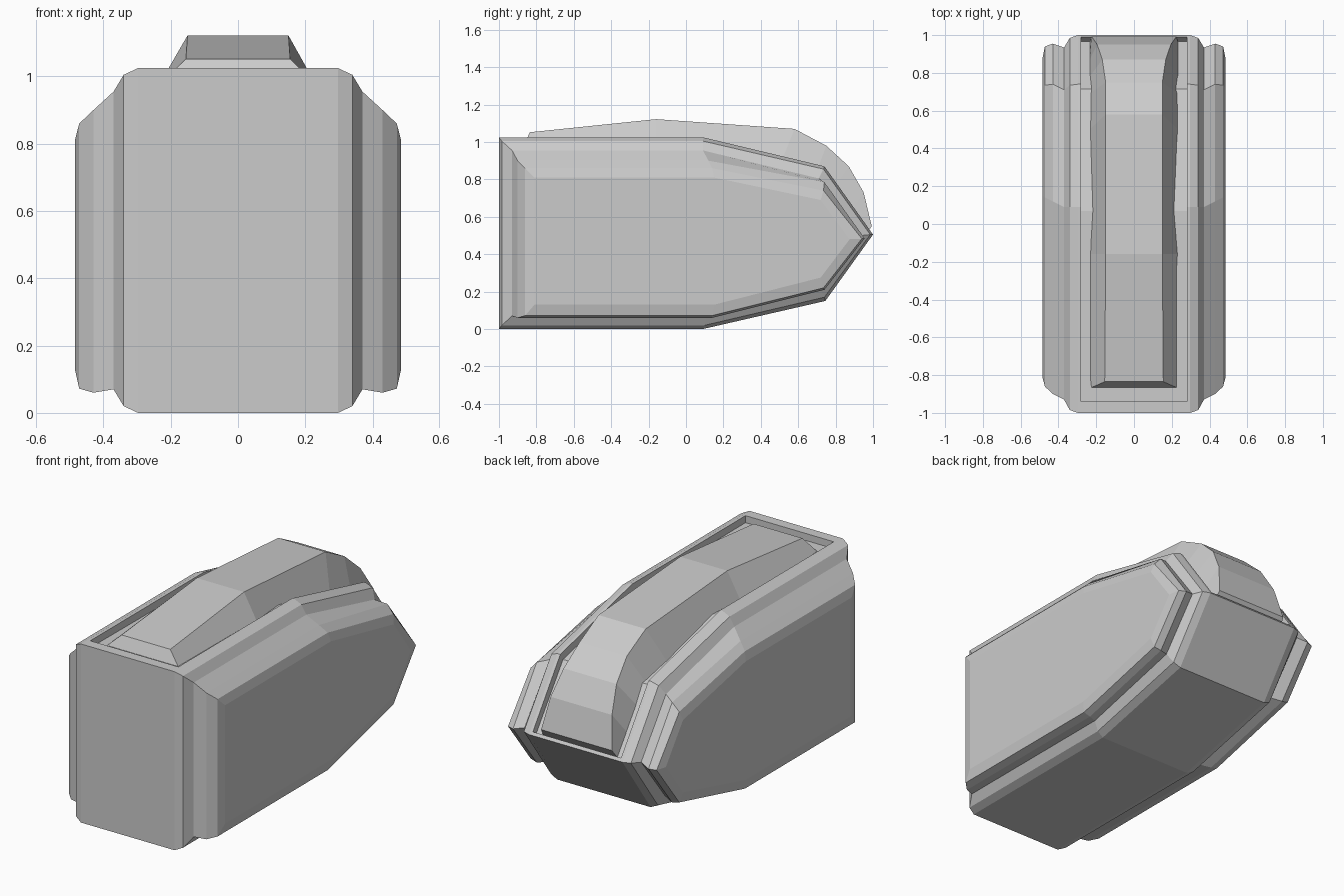
import bpy, bmesh

def make(name, rings, cap=True):
    """Skin a list of equal-length point rings into a closed mesh."""
    bm = bmesh.new()
    vs = [[bm.verts.new(p) for p in r] for r in rings]
    n = len(rings[0])
    for a, b in zip(vs, vs[1:]):
        for i in range(n):
            j = (i + 1) % n
            bm.faces.new((a[i], a[j], b[j], b[i]))
    bm.faces.new(vs[0])
    bm.faces.new(vs[-1])
    bmesh.ops.recalc_face_normals(bm, faces=bm.faces)
    me = bpy.data.meshes.new(name)
    bm.to_mesh(me)
    bm.free()
    ob = bpy.data.objects.new(name, me)
    bpy.context.collection.objects.link(ob)
    return ob

# Half-width stations: x, then side outline as (front y, bottom z, top z,
# upper bend y/z, tip y/z, lower bend y/z, start of bends top y / bottom y)
stations = [
    (0.297, -1.0, 0.0, 1.025, 0.74, 0.87, 1.0, 0.505, 0.745, 0.15, 0.09, 0.09),
    (0.34, -0.985, 0.02, 1.005, 0.735, 0.855, 0.985, 0.505, 0.74, 0.17, 0.09, 0.10),
    (0.37, -0.93, 0.07, 0.955, 0.71, 0.805, 0.935, 0.50, 0.715, 0.22, 0.09, 0.11),
    (0.43, -0.90, 0.06, 0.90, 0.74, 0.785, 0.955, 0.485, 0.74, 0.21, 0.12, 0.14),
    (0.472, -0.86, 0.072, 0.86, 0.735, 0.74, 0.94, 0.483, 0.735, 0.22, 0.14, 0.14),
    (0.485, -0.81, 0.13, 0.81, 0.72, 0.69, 0.875, 0.48, 0.72, 0.275, 0.15, 0.15),
]

def outline(s, side):
    x, yf, zb, zt, uy, uz, ty, tz, ly, lz, sy, by = s
    pts = [(yf, zb), (yf, zt), (sy, zt), (uy, uz), (ty, tz), (ly, lz), (by, zb)]
    return [(side * x, y, z) for y, z in pts]

# Main body with stepped side panels
body = make("main_body", [outline(s, -1) for s in reversed(stations)]
            + [outline(s, 1) for s in stations])

# Shallow recess along the top and sloping back
floor = [(-0.94, 0.985), (0.07, 0.978), (0.715, 0.832), (0.965, 0.49)]
upper = [(1.05, 0.60), (0.95, 1.2), (-0.94, 1.2)]
cutter = make("recess_cutter", [[(x, y, z) for y, z in floor + upper]
                                for x in (-0.28, 0.28)])
cutter.hide_render = True
cutter.hide_viewport = True
mod = body.modifiers.new("recess", "BOOLEAN")
mod.operation = "DIFFERENCE"
mod.solver = "EXACT"
mod.object = cutter

# Faceted canopy hump: top y, top z, top half-width, base y, base z
sections = [
    (-0.835, 1.052, 0.155, -0.87, 0.975),
    (-0.16, 1.122, 0.15, -0.16, 0.97),
    (0.58, 1.07, 0.15, 0.50, 0.87),
    (0.75, 0.98, 0.15, 0.69, 0.82),
    (0.87, 0.87, 0.168, 0.78, 0.73),
    (0.95, 0.73, 0.195, 0.87, 0.61),
    (0.993, 0.55, 0.225, 0.955, 0.495),
]
make("canopy", [[(-0.235, by, bz), (-w, y, z), (w, y, z), (0.235, by, bz)]
                for y, z, w, by, bz in sections])
